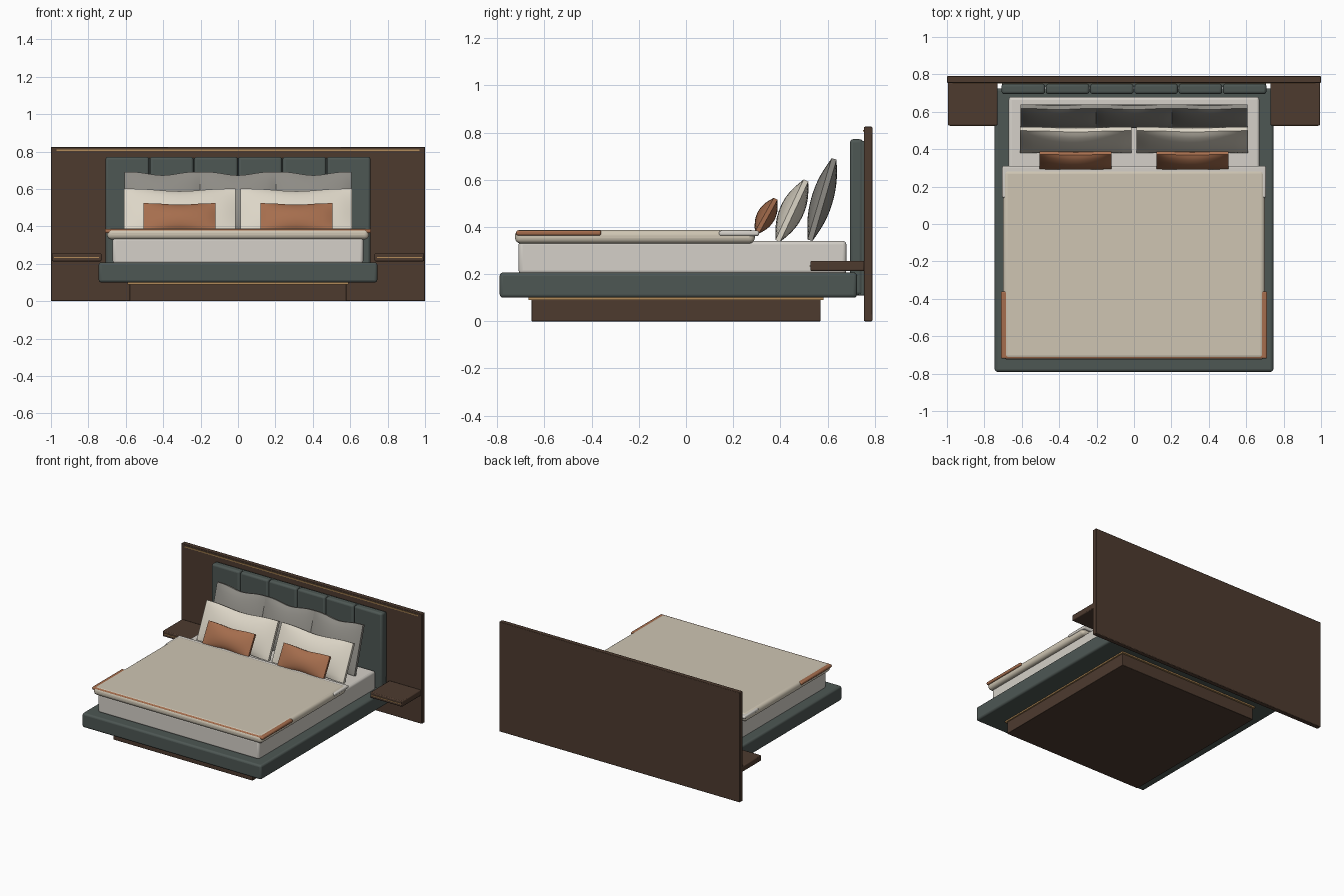
import bpy, math
from mathutils import Matrix, Vector

if "Cube" in bpy.data.objects:
    bpy.data.objects.remove(bpy.data.objects["Cube"])


def mat(name, r, g, b):
    m = bpy.data.materials.new(name)
    m.diffuse_color = (r, g, b, 1)
    m.use_nodes = True
    m.node_tree.nodes["Principled BSDF"].inputs["Base Color"].default_value = m.diffuse_color
    return m


WOOD = mat("walnut", 0.075, 0.043, 0.028)
FABRIC = mat("green_fabric", 0.075, 0.095, 0.088)
BRASS = mat("brass", 0.45, 0.26, 0.10)
WHITE = mat("white_linen", 0.66, 0.63, 0.58)
BEIGE = mat("beige_linen", 0.62, 0.56, 0.45)
CREAM = mat("cream_linen", 0.72, 0.67, 0.57)
GREY = mat("grey_linen", 0.27, 0.26, 0.235)
COPPER = mat("copper_fabric", 0.38, 0.155, 0.075)


def finish(ob, angle=40):
    bpy.ops.object.select_all(action='DESELECT')
    bpy.context.view_layer.objects.active = ob
    ob.select_set(True)
    bpy.ops.object.shade_smooth_by_angle(angle=math.radians(angle))


def box(name, x, y, z, material, bevel=0.004, segments=2):
    """Bevelled box from (min, max) ranges on each axis."""
    bpy.ops.mesh.primitive_cube_add(size=1)
    ob = bpy.context.object
    ob.name = name
    size = [r[1] - r[0] for r in (x, y, z)]
    mid = [(r[1] + r[0]) / 2 for r in (x, y, z)]
    ob.data.transform(Matrix.Diagonal((*size, 1)))
    ob.location = mid
    ob.data.materials.append(material)
    if bevel:
        b = ob.modifiers.new("bevel", 'BEVEL')
        b.width, b.segments = bevel, segments
    finish(ob)
    return ob


def pillow(name, centre, width, height, bulge, tilt, material, edge=0.011, n=16):
    """Plump cushion: two bulged grids joined by a thin rim, leaning back."""
    verts, faces = [], []
    row = n + 1
    for side in (-1, 1):
        for j in range(row):
            for i in range(row):
                u, v = 2 * i / n - 1, 2 * j / n - 1
                puff = (max(0, 1 - u * u) * max(0, 1 - v * v)) ** 0.75
                dip = 1 - 0.11 * max(0, math.cos(u * math.pi / 2)) ** 3
                verts.append((u * width / 2, side * (edge + bulge * puff),
                              v * height / 2 * dip))
    off = row * row
    for j in range(n):
        for i in range(n):
            a = j * row + i
            f = (a, a + 1, a + row + 1, a + row)
            faces += [f, tuple(k + off for k in reversed(f))]
    rim = (list(range(n)) + [j * row + n for j in range(n)]
           + [n * row + i for i in range(n, 0, -1)]
           + [j * row for j in range(n, 0, -1)])
    for a, b in zip(rim, rim[1:] + rim[:1]):
        faces.append((b, a, a + off, b + off))
    me = bpy.data.meshes.new(name)
    me.from_pydata(verts, [], faces)
    me.materials.append(material)
    ob = bpy.data.objects.new(name, me)
    bpy.context.collection.objects.link(ob)
    ob.location = centre
    ob.rotation_euler.x = -math.radians(tilt)
    finish(ob)


# wall panel with brass inlay
box("wall_panel", (-1, 1), (0.755, 0.79), (0, 0.825), WOOD)
box("wall_panel_inlay", (-0.97, 0.97), (0.75, 0.757), (0.804, 0.812), BRASS, 0)

# recessed plinth and its brass shadow line
box("plinth", (-0.58, 0.58), (-0.655, 0.57), (0, 0.092), WOOD, 0.003)
box("plinth_trim", (-0.59, 0.59), (-0.668, 0.583), (0.09, 0.1), BRASS, 0)

# upholstered platform
box("bed_platform", (-0.745, 0.745), (-0.79, 0.725), (0.1, 0.207), FABRIC, 0.014, 3)

# headboard backing and six channels
box("headboard_backing", (-0.705, 0.705), (0.73, 0.757), (0.11, 0.765), FABRIC)
step = 1.42 / 6
for i in range(6):
    x0 = -0.71 + i * step
    box(f"headboard_channel_{i + 1}", (x0 + 0.002, x0 + step - 0.002),
        (0.695, 0.75), (0.11, 0.772), FABRIC, 0.014, 3)

# floating shelves with front strip, one each side
for side, s in (("left", -1), ("right", 1)):
    xs = sorted((s * 0.73, s * 0.995))
    box(f"{side}_shelf", xs, (0.527, 0.757), (0.213, 0.256), WOOD, 0.006)
    xs = sorted((s * 0.742, s * 0.983))
    box(f"{side}_shelf_strip", xs, (0.524, 0.53), (0.232, 0.237), BRASS, 0)

# mattress and bedding layers
box("mattress", (-0.67, 0.67), (-0.71, 0.68), (0.2, 0.341), WHITE, 0.016, 3)
box("duvet", (-0.70, 0.70), (-0.725, 0.292), (0.33, 0.388), BEIGE, 0.024, 4)
box("duvet_fold", (-0.705, 0.705), (0.14, 0.31), (0.362, 0.384), WHITE, 0.008, 3)
box("foot_throw", (-0.712, 0.712), (-0.72, -0.36), (0.364, 0.386), COPPER, 0.008, 3)

# back row, middle row and front cushions
for i, x in enumerate((-0.404, 0, 0.404)):
    pillow(f"back_pillow_{i + 1}", (x, 0.577, 0.516), 0.404, 0.36, 0.035, -0 + 16.5, GREY)
for side, s in (("left", -1), ("right", 1)):
    pillow(f"{side}_sleeping_pillow", (s * 0.312, 0.449, 0.469),
           0.595, 0.282, 0.040, 25, CREAM)
    pillow(f"{side}_accent_cushion", (s * 0.312, 0.34, 0.447),
           0.384, 0.165, 0.030, 29, COPPER, 0.009)
